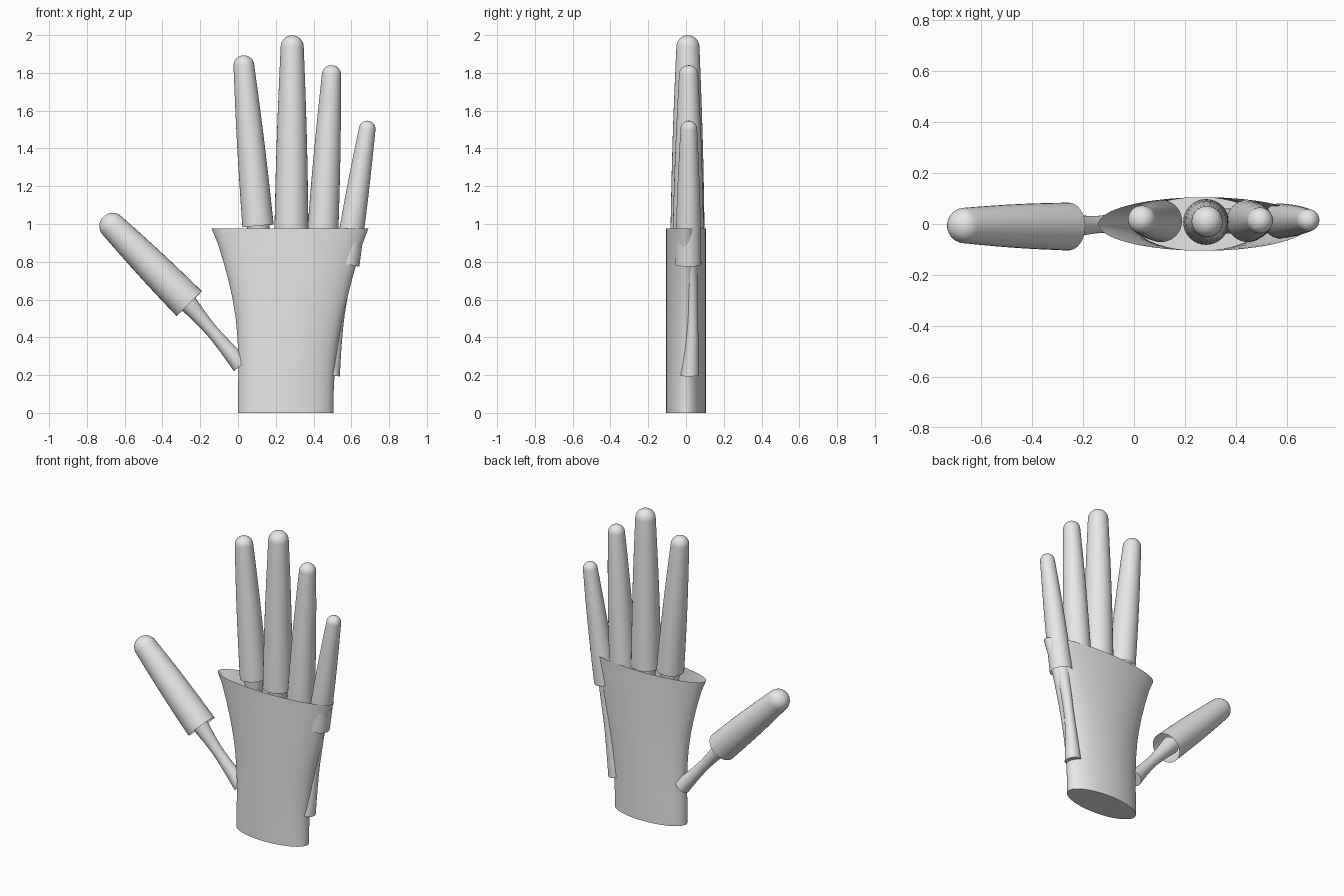
import bpy, bmesh, math
from mathutils import Vector

if "Cube" in bpy.data.objects:
    bpy.data.objects.remove(bpy.data.objects["Cube"])

grey = bpy.data.materials.new("light grey")
grey.diffuse_color = (0.8, 0.8, 0.8, 1)
grey.use_nodes = True
grey.node_tree.nodes["Principled BSDF"].inputs["Base Color"].default_value = grey.diffuse_color


def loft(name, rings, cap_start=False, cap_end=False):
    """Skin a list of closed rings of points into a smooth tube."""
    bm = bmesh.new()
    loops = [[bm.verts.new(p) for p in ring] for ring in rings]
    n = len(loops[0])
    for a, b in zip(loops, loops[1:]):
        for i in range(n):
            j = (i + 1) % n
            bm.faces.new((a[i], a[j], b[j], b[i]))
    if cap_start:
        bm.faces.new(loops[0][::-1])
    if cap_end:
        bm.faces.new(loops[-1])
    mesh = bpy.data.meshes.new(name)
    bm.to_mesh(mesh)
    bm.free()
    obj = bpy.data.objects.new(name, mesh)
    bpy.context.collection.objects.link(obj)
    mesh.materials.append(grey)
    bpy.ops.object.select_all(action='DESELECT')
    obj.select_set(True)
    bpy.context.view_layer.objects.active = obj
    bpy.ops.object.shade_smooth_by_angle(angle=math.radians(40))
    return obj


def circle(center, axis, r, n=32):
    side = Vector((0, 1, 0)).cross(axis).normalized()
    other = axis.cross(side).normalized()
    return [center + r * (math.cos(t) * side + math.sin(t) * other)
            for t in (2 * math.pi * i / n for i in range(n))]


def finger(name, base, tip, r_base, r_tip):
    """Tapered sleeve, open at the base, with a domed tip centred on tip."""
    base, tip = Vector(base), Vector(tip)
    axis = (tip - base).normalized()
    rings = []
    for i in range(9):
        t = i / 8
        bulge = 0.004 * math.sin(math.pi * t)
        rings.append(circle(base.lerp(tip, t), axis, r_base + (r_tip - r_base) * t + bulge))
    for i in range(1, 8):
        a = math.pi / 2 * i / 8
        rings.append(circle(tip + axis * r_tip * math.sin(a), axis, r_tip * math.cos(a)))
    loft(name, rings, cap_end=True)


def bone(name, start, end, r_start, r_mid, r_end, bow=0.0):
    """Waisted bone, flared at both ends, bowed a little in y."""
    start, end = Vector(start), Vector(end)
    axis = (end - start).normalized()
    rings = []
    for i in range(17):
        t = i / 16
        flare = abs(2 * t - 1) ** 1.6
        r = r_mid + ((r_start if t < 0.5 else r_end) - r_mid) * flare
        c = start.lerp(end, t) + Vector((0, bow * math.sin(math.pi * t), 0))
        rings.append(circle(c, axis, r, 24))
    loft(name, rings, cap_start=True, cap_end=True)


# Palm: flattened sleeve flaring upward, open on top (z, left x, right x)
palm = [(0, 0, .505), (.1, 0, .506), (.2, .002, .511), (.3, .002, .521),
        (.4, -.003, .535), (.5, -.012, .554), (.6, -.028, .577), (.7, -.05, .602),
        (.8, -.077, .63), (.9, -.108, .661), (.975, -.14, .69)]
sections = []
for z, left, right in palm:
    mid, half = (left + right) / 2, (right - left) / 2
    sections.append([(mid + half * math.cos(2 * math.pi * i / 64),
                      0.105 * math.sin(2 * math.pi * i / 64), z) for i in range(64)])
loft("palm", sections, cap_start=True)

# Fingers and thumb
finger("index_finger", (.106, .012, .99), (.031, .018, 1.838), .083, .055)
finger("middle_finger", (.283, .008, .972), (.287, .01, 1.938), .09, .061)
finger("ring_finger", (.447, .012, .92), (.495, .014, 1.79), .083, .051)
finger("little_finger", (.574, .012, .785), (.684, .015, 1.503), .069, .044)
finger("thumb", (-.258, -.01, .578), (-.664, -.006, .989), .094, .07)

# Hand bones running from the wrist into the finger bases
bone("index_bone", (.13, .01, .25), (.105, .012, 1.03), .05, .035, .066)
bone("middle_bone", (.25, .01, .25), (.283, .01, 1.02), .05, .035, .066)
bone("ring_bone", (.37, .012, .23), (.45, .012, .96), .05, .035, .06)
bone("little_bone", (.49, .02, .2), (.578, .014, .83), .05, .03, .045, bow=.016)
bone("thumb_bone", (.015, .015, .255), (-.29, -.01, .61), .05, .034, .055, bow=-.004)
